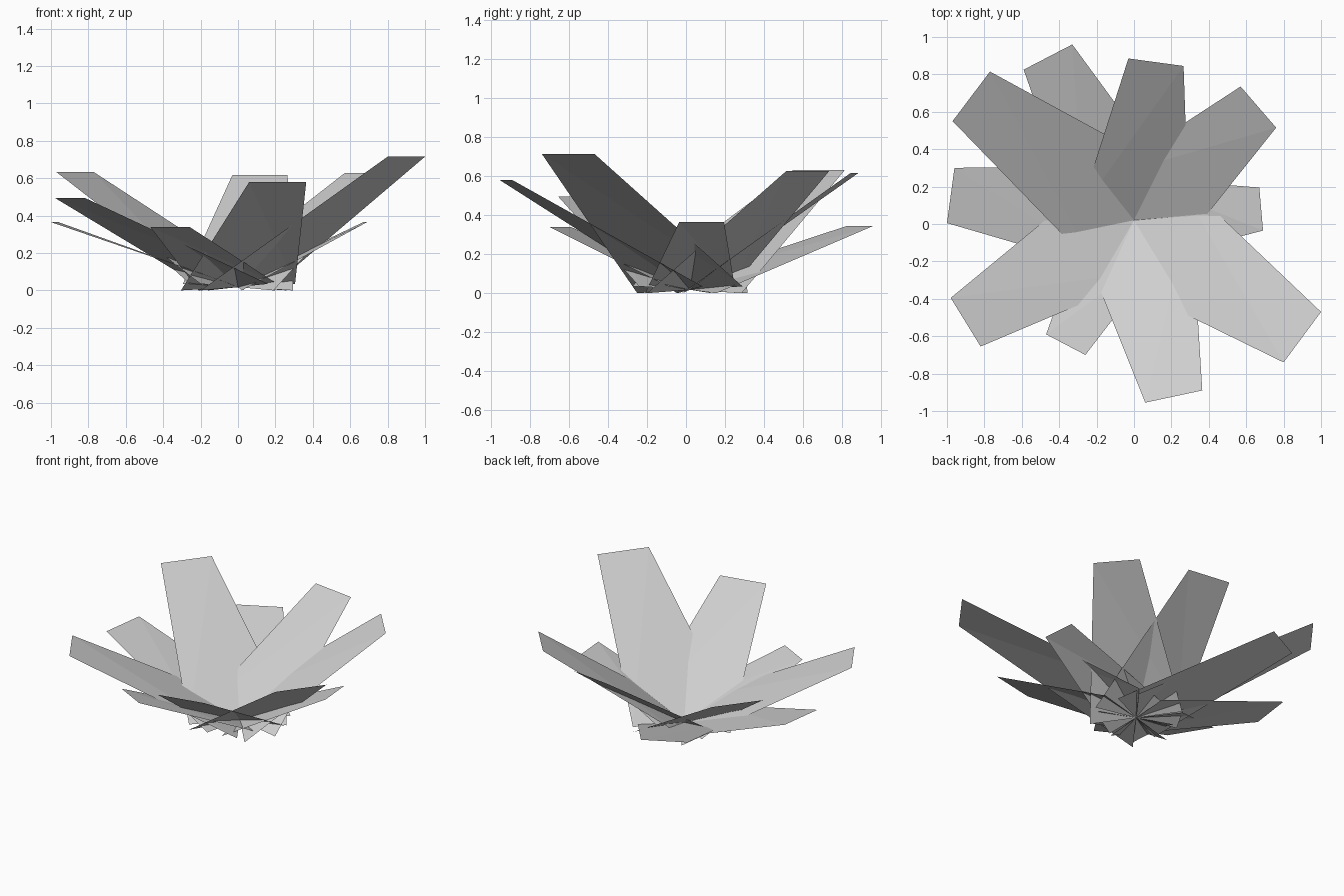
import bpy
from mathutils import Vector

if "Cube" in bpy.data.objects:
    bpy.data.objects.remove(bpy.data.objects["Cube"])

grey = bpy.data.materials.new("pale_grey")
grey.diffuse_color = (0.62, 0.62, 0.62, 1)
grey.use_nodes = True
grey.node_tree.nodes["Principled BSDF"].inputs["Base Color"].default_value = grey.diffuse_color

CENTRE = Vector((0, 0.02, 0))   # where all leaf bases cross
BASE_LOW, BASE_HIGH = 0.0, 0.035


def leaf(name, ccw, cw, height):
    """Tapered blade: the base edge is twice the tip width and slightly twisted."""
    tip_l, tip_r = Vector((*ccw, height)), Vector((*cw, height))
    half = tip_l - tip_r
    base_l = CENTRE + half + Vector((0, 0, BASE_HIGH))
    base_r = CENTRE - half + Vector((0, 0, BASE_LOW))
    mesh = bpy.data.meshes.new(name)
    # two flat triangles folded along the diagonal, facing up
    mesh.from_pydata([base_l, base_r, tip_r, tip_l], [], [(0, 1, 2), (0, 2, 3)])
    mesh.materials.append(grey)
    bpy.context.collection.objects.link(bpy.data.objects.new(name, mesh))


# tall upper ring: tip corners (counter-clockwise, clockwise) and tip height
upper = [
    ((-0.03, 0.885), (0.265, 0.845), 0.617),
    ((0.57, 0.735), (0.76, 0.515), 0.627),
    ((1.00, -0.47), (0.80, -0.74), 0.715),
    ((0.365, -0.89), (0.06, -0.955), 0.58),
    ((-0.82, -0.655), (-0.98, -0.395), 0.495),
    ((-0.97, 0.55), (-0.77, 0.815), 0.632),
]
# flatter lower ring
lower = [
    ((-0.59, 0.825), (-0.33, 0.96), 0.345),
    ((0.67, 0.195), (0.69, -0.035), 0.365),
    ((-0.26, -0.70), (-0.47, -0.59), 0.34),
    ((-1.00, 0.005), (-0.96, 0.30), 0.365),
]
for ring, leaves in (("upper_leaf", upper), ("lower_leaf", lower)):
    for i, (ccw, cw, height) in enumerate(leaves, 1):
        leaf(f"{ring}_{i}", ccw, cw, height)
